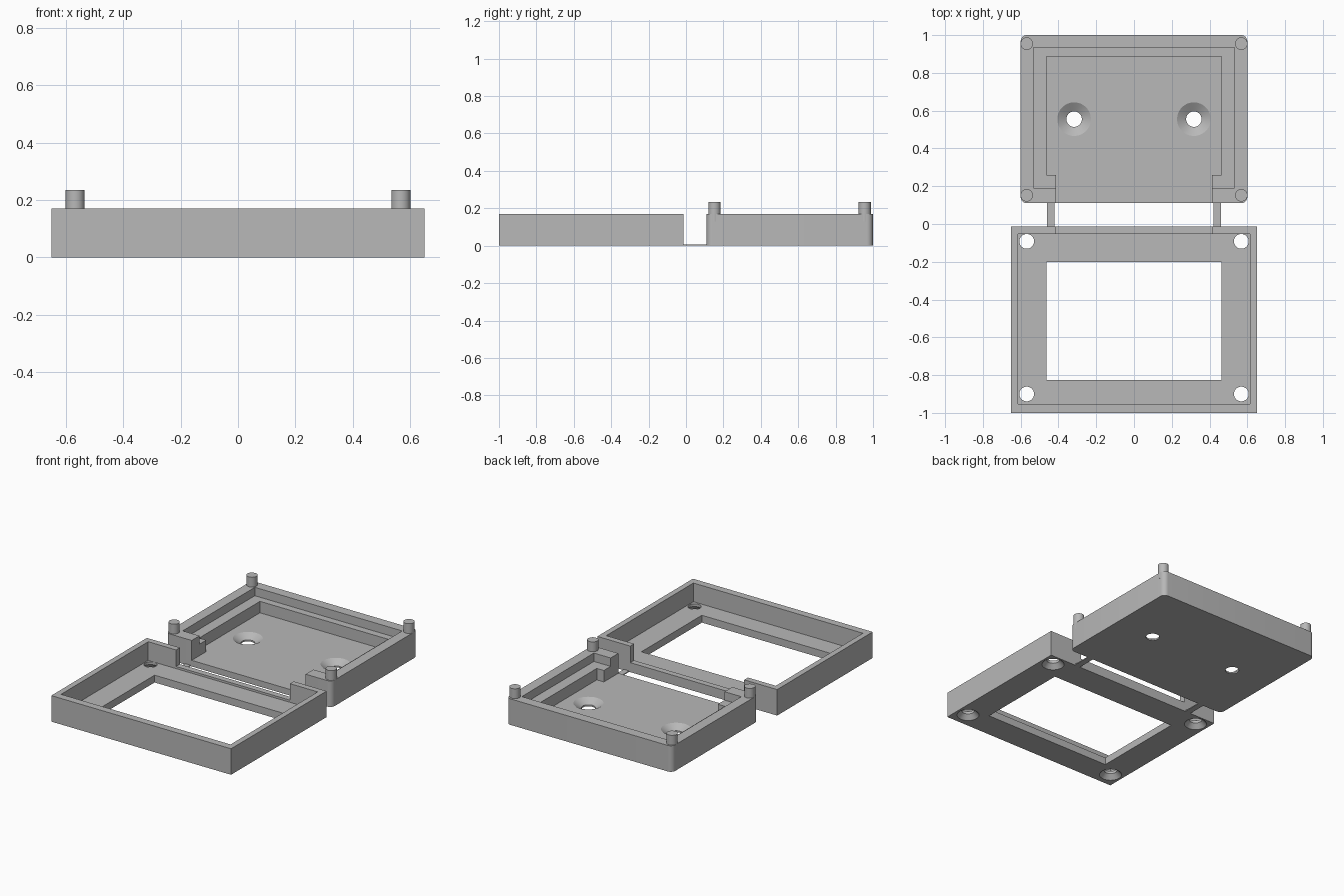
import bpy
import bmesh
from math import radians
from mathutils import Matrix, Vector

if "Cube" in bpy.data.objects:
    bpy.data.objects.remove(bpy.data.objects["Cube"], do_unlink=True)

grey = bpy.data.materials.new("plain_grey")
grey.use_nodes = True
colour = (0.48, 0.48, 0.48, 1)
grey.diffuse_color = colour
grey.node_tree.nodes["Principled BSDF"].inputs["Base Color"].default_value = colour


def finish(name, bm):
    mesh = bpy.data.meshes.new(name)
    bm.to_mesh(mesh)
    bm.free()
    mesh.materials.append(grey)
    obj = bpy.data.objects.new(name, mesh)
    bpy.context.collection.objects.link(obj)
    return obj


def box(name, x, y, z, corner=0):
    """Box from (min, max) ranges, with optionally rounded upright edges."""
    bm = bmesh.new()
    bmesh.ops.create_cube(bm, size=1)
    for v in bm.verts:
        v.co = Vector([r[0] if c < 0 else r[1] for c, r in zip(v.co, (x, y, z))])
    if corner:
        upright = [e for e in bm.edges
                   if abs(e.verts[0].co.z - e.verts[1].co.z) > 0.01]
        bmesh.ops.bevel(bm, geom=upright, offset=corner, segments=8,
                        profile=0.5, affect='EDGES')
    return finish(name, bm)


def cone(name, x, y, z, r_low, r_high):
    bm = bmesh.new()
    bmesh.ops.create_cone(
        bm, cap_ends=True, segments=48, radius1=r_low, radius2=r_high,
        depth=z[1] - z[0],
        matrix=Matrix.Translation((x, y, (z[0] + z[1]) / 2)))
    return finish(name, bm)


def activate(obj):
    bpy.ops.object.select_all(action='DESELECT')
    obj.select_set(True)
    bpy.context.view_layer.objects.active = obj


def smooth(obj):
    activate(obj)
    bpy.ops.object.shade_smooth_by_angle(angle=radians(30))


def carve(obj, cutters):
    """Subtract every cutter, then remove it."""
    activate(obj)
    for cutter in cutters:
        cutter.hide_render = True
        mod = obj.modifiers.new("cut", 'BOOLEAN')
        mod.operation = 'DIFFERENCE'
        mod.solver = 'EXACT'
        mod.object = cutter
        bpy.ops.object.modifier_apply(modifier=mod.name)
        bpy.data.objects.remove(cutter, do_unlink=True)
    smooth(obj)


TOP = 0.17
ABOVE = 0.3
PIN_X = 0.568

# Front cover: walled tray with a window, a notch and four countersunk holes
cover = box("cover_frame", (-0.65, 0.65), (-1, -0.013), (0, TOP))
cuts = [
    box("tray_cut", (-0.613, 0.613), (-0.952, -0.052), (0.048, ABOVE)),
    box("window_cut", (-0.463, 0.463), (-0.825, -0.2), (-0.1, ABOVE)),
    box("notch_cut", (-0.412, 0.412), (-0.1, 0.1), (0.062, ABOVE)),
]
for sx in (-1, 1):
    for y in (-0.9, -0.092):
        cuts.append(cone("hole_cut", sx * PIN_X, y, (-0.1, 0.1), 0.039, 0.039))
        cuts.append(cone("sink_cut", sx * PIN_X, y, (-0.01, 0.03), 0.077, 0.039))
carve(cover, cuts)

# Back base: rounded tray with a ledge, a front opening and two screw holes
base = box("base_tray", (-0.6, 0.6), (0.11, 1), (0, TOP), corner=0.033)
cuts = [
    box("ledge_cut", (-0.533, 0.533), (0.19, 0.935), (0.115, ABOVE)),
    box("cavity_cut", (-0.463, 0.463), (0.26, 0.888), (0.04, ABOVE)),
    box("opening_cut", (-0.412, 0.412), (0.05, 0.5), (0.04, ABOVE)),
]
for sx in (-1, 1):
    cuts.append(cone("screw_cut", sx * 0.317, 0.555, (-0.1, 0.1), 0.041, 0.041))
    cuts.append(cone("screw_sink_cut", sx * 0.317, 0.555, (0.01, 0.05), 0.041, 0.105))
carve(base, cuts)

# Corner pins and thin hinge strips
for sx, side in ((-1, "right"), (1, "left")):
    for y, end in ((0.152, "front"), (0.955, "back")):
        smooth(cone(f"{end}_{side}_pin", sx * PIN_X, y, (0.13, 0.234), 0.033, 0.033))
    box(f"{side}_hinge_strip", sorted((sx * 0.42, sx * 0.46)),
        (-0.02, 0.12), (0, 0.006))
